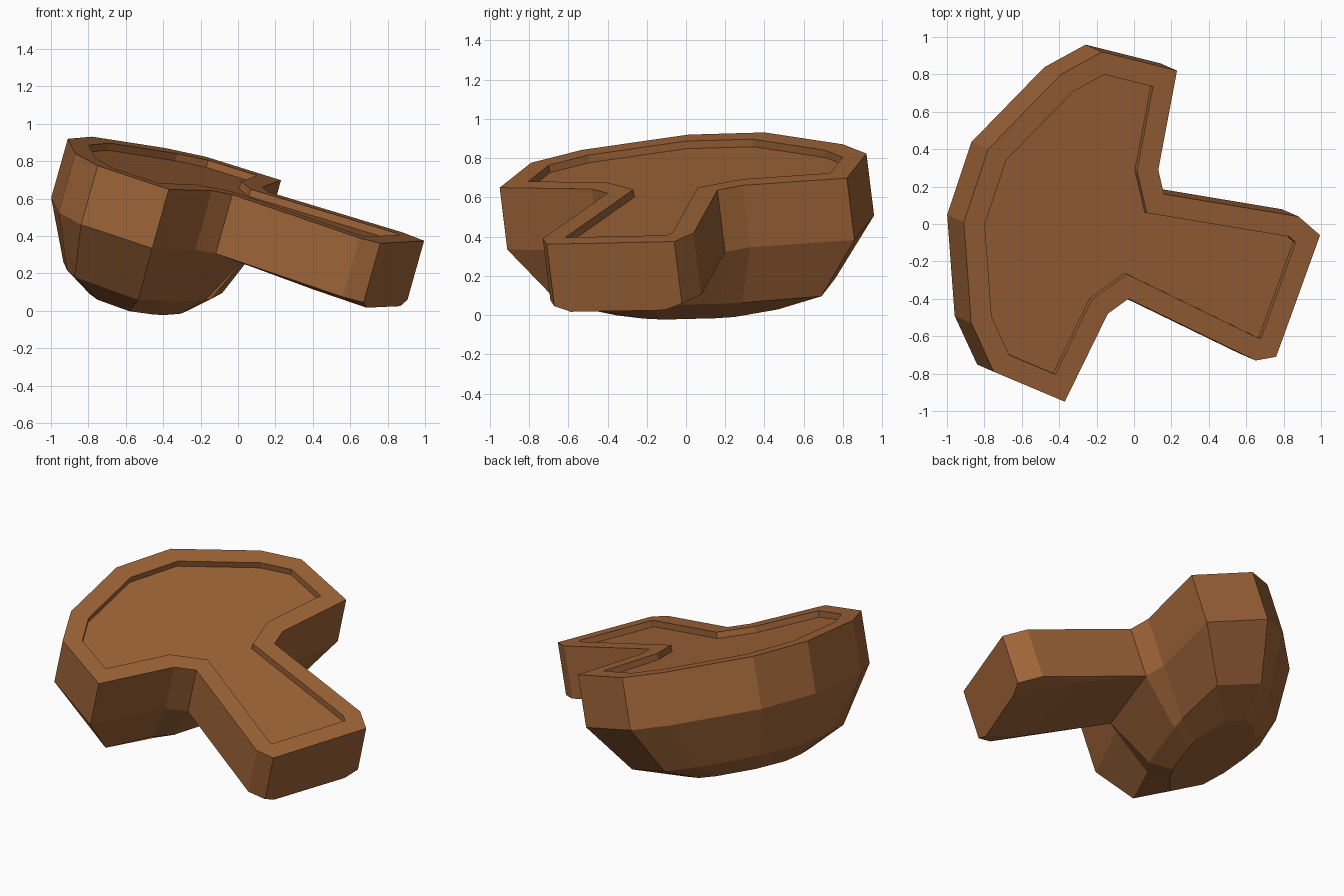
import bpy, bmesh
from mathutils import Vector

if "Cube" in bpy.data.objects:
    bpy.data.objects.remove(bpy.data.objects["Cube"])

# Tilted top plane: z = 0.6625 - 0.2816 x + 0.123 y
normal = Vector((0.2816, -0.123, 1)).normalized()

def on_plane(p, depth):
    x, y = p
    return Vector((x, y, 0.6625 - 0.2816 * x + 0.123 * y)) - normal * depth

# Outline of the top: wide head plus stem (indices 6-9 are the stem end)
outline = [(-.91, .01), (-.87, -.53), (-.75, -.79), (-.37, -.95),
           (-.14, -.48), (-.03, -.40), (.65, -.73), (.76, -.71),
           (.995, -.06), (.88, .04), (.16, .16), (.13, .29),
           (.23, .82), (-.17, .92), (-.39, .80), (-.78, .40)]
head_ids = [0, 1, 2, 3, 4, 5, 10, 11, 12, 13, 14, 15]
# Rounded underside of the head, two shrinking rings
belly = [(-.76, 0), (-.74, -.30), (-.70, -.50), (-.36, -.72), (-.22, -.42), (-.14, -.31),
         (0, .10), (.03, .21), (.09, .615), (-.20, .685), (-.36, .59), (-.64, .30)]
keel = [(-.60, 0), (-.59, -.18), (-.55, -.33), (-.38, -.44), (-.26, -.30), (-.2, -.2),
        (-.11, .06), (-.09, .16), (-.13, .38), (-.25, .42), (-.35, .38), (-.52, .20)]
# Slight bulge under the stem end: x, y, depth
stem_base = [(.5, -.60, .35), (.785, -.63, .363), (.965, -.15, .363), (.62, .03, .345)]

bm = bmesh.new()

def ring(points, depth):
    return [bm.verts.new(on_plane(p, depth)) for p in points]

def bridge(a, b):
    for i in range(len(a)):
        j = (i + 1) % len(a)
        bm.faces.new((a[i], b[i], b[j], a[j]))

top, wall = ring(outline, 0), ring(outline, .33)
belly_ring, keel_ring = ring(belly, .645), ring(keel, .75)
top_face = bm.faces.new(top)
bridge(top, wall)
bridge([wall[i] for i in head_ids], belly_ring)
bridge(belly_ring, keel_ring)
bm.faces.new(keel_ring[::-1])

# Stem underside
g, h, i, j = [bm.verts.new(on_plane(p[:2], p[2])) for p in stem_base]
F, G, H, I, J, K = wall[5:11]
for face in ((F, g, G), (G, g, h, H), (H, h, i, I), (I, i, j, J), (J, j, K),
             (F, K, j, g), (g, j, i, h)):
    bm.faces.new(face)
bmesh.ops.recalc_face_normals(bm, faces=bm.faces)

# Shallow recess in the top
bmesh.ops.inset_individual(bm, faces=[top_face], thickness=.115, use_even_offset=True)
bmesh.ops.inset_individual(bm, faces=[top_face], thickness=.001, depth=-.04, use_even_offset=True)

mesh = bpy.data.meshes.new("tilted_body")
bm.to_mesh(mesh)
bm.free()
body = bpy.data.objects.new("tilted_body", mesh)
bpy.context.collection.objects.link(body)

brown = bpy.data.materials.new("brown")
brown.diffuse_color = (0.35, 0.13, 0.04, 1)
brown.use_nodes = True
brown.node_tree.nodes["Principled BSDF"].inputs["Base Color"].default_value = brown.diffuse_color
mesh.materials.append(brown)
